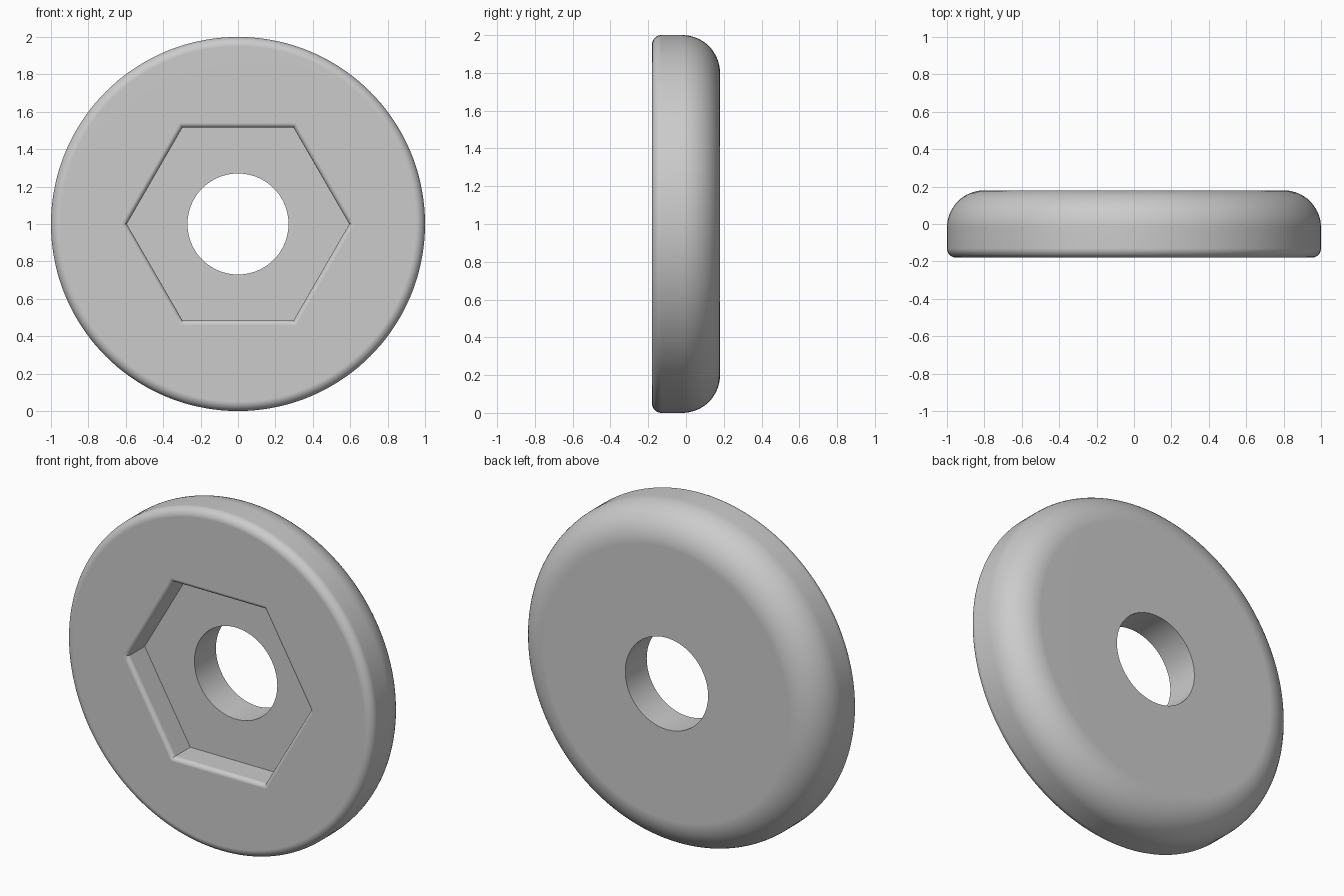
import bpy, bmesh, math

if "Cube" in bpy.data.objects:
    bpy.data.objects.remove(bpy.data.objects["Cube"])

SEGMENTS = 144              # multiple of six, so hexagon corners land on points
HALF = 0.18                 # half thickness
FLOOR = -0.02               # depth of the pocket floor
HOLE, APOTHEM = 0.27, 0.515


def fillet(cx, cy, r, start, end, steps):
    """Points (radius, y) along an arc, angles in degrees."""
    angles = [math.radians(start + (end - start) * i / steps) for i in range(steps + 1)]
    return [(cx + r * math.cos(a), cy + r * math.sin(a)) for a in angles]


# Closed section as (is_hexagon, radius, y) loops
section = [(False, HOLE, FLOOR), (True, APOTHEM, FLOOR)]
# pocket wall with rounded rim
section += [(True, r, y) for r, y in fillet(APOTHEM + 0.025, -HALF + 0.025, 0.025, 180, 270, 6)]
# small front edge rounding, then large back edge rounding
section += [(False, r, y) for r, y in fillet(0.95, -HALF + 0.05, 0.05, -90, 0, 8)]
section += [(False, r, y) for r, y in fillet(0.80, HALF - 0.20, 0.20, 0, 90, 16)]
section += [(False, HOLE, HALF)]

# Loft the section around the y axis
bm = bmesh.new()
loops = []
for is_hex, radius, y in section:
    loop = []
    for i in range(SEGMENTS):
        t = 2 * math.pi * i / SEGMENTS
        r = radius
        if is_hex:
            wedge = i % (SEGMENTS // 6) * 2 * math.pi / SEGMENTS
            r = radius / math.cos(wedge - math.pi / 6)
        loop.append(bm.verts.new((r * math.cos(t), y, 1 + r * math.sin(t))))
    loops.append(loop)
for a, b in zip(loops, loops[1:] + loops[:1]):
    for i in range(SEGMENTS):
        j = (i + 1) % SEGMENTS
        bm.faces.new((a[i], a[j], b[j], b[i]))
bmesh.ops.recalc_face_normals(bm, faces=bm.faces)
mesh = bpy.data.meshes.new("washer")
bm.to_mesh(mesh)
bm.free()

# Washer object, plain grey
washer = bpy.data.objects.new("washer", mesh)
bpy.context.collection.objects.link(washer)
grey = bpy.data.materials.new("grey")
grey.diffuse_color = (0.6, 0.6, 0.6, 1)
grey.use_nodes = True
grey.node_tree.nodes["Principled BSDF"].inputs["Base Color"].default_value = grey.diffuse_color
mesh.materials.append(grey)

bpy.context.view_layer.objects.active = washer
washer.select_set(True)
bpy.ops.object.shade_smooth_by_angle(angle=math.radians(30))
weighted = washer.modifiers.new("flat_face_normals", 'WEIGHTED_NORMAL')
weighted.keep_sharp = True
